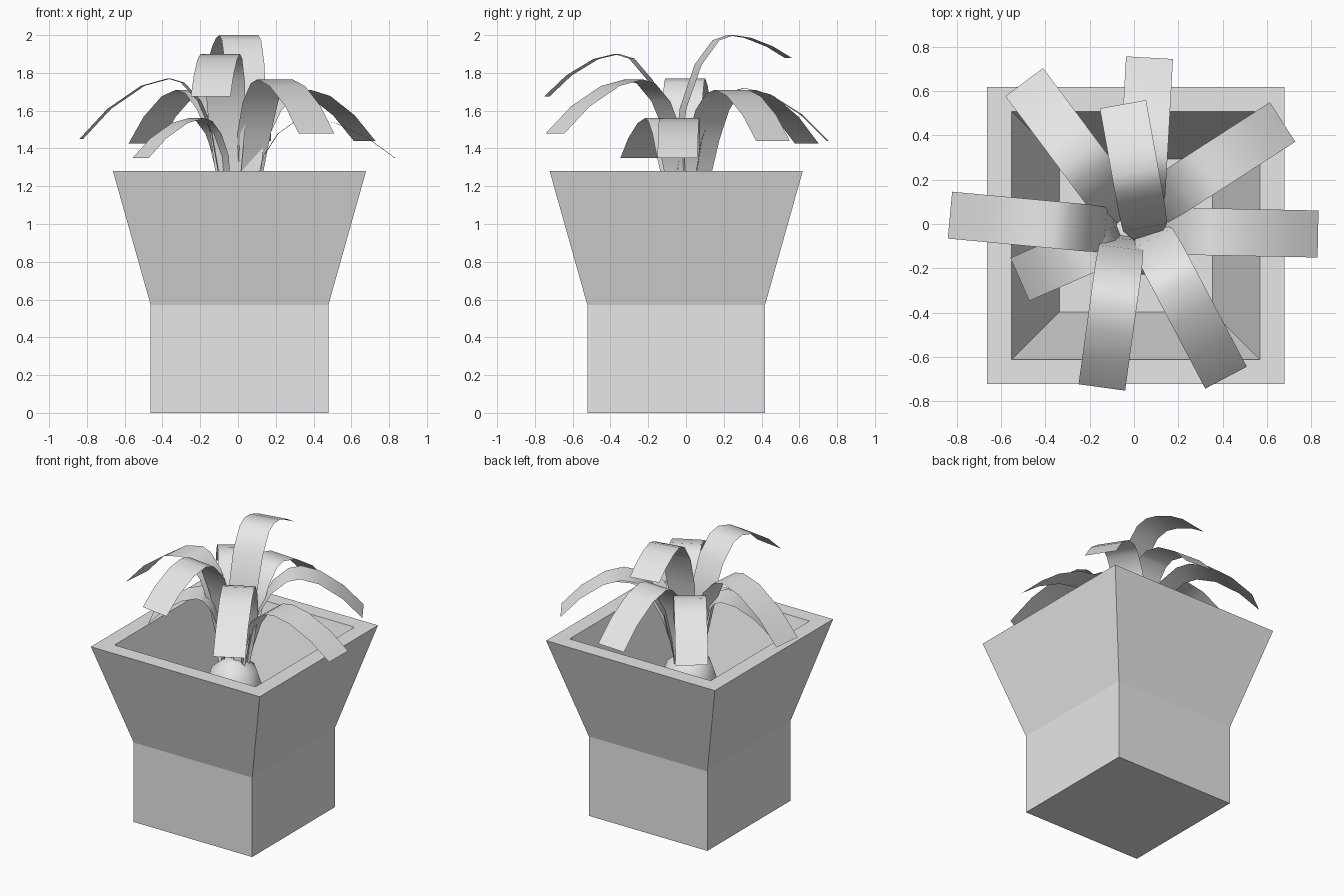
import bpy, bmesh, math
from mathutils import Vector

cube = bpy.data.objects.get("Cube")
if cube:
    bpy.data.objects.remove(cube, do_unlink=True)

# Single colour
GREY = (0.8, 0.8, 0.8, 1)
grey = bpy.data.materials.new("light_grey")
grey.use_nodes = True
grey.diffuse_color = GREY
grey.node_tree.nodes["Principled BSDF"].inputs["Base Color"].default_value = GREY


def finish(name, bm, smooth=False, recalc=True):
    if recalc:
        bmesh.ops.recalc_face_normals(bm, faces=bm.faces)
    mesh = bpy.data.meshes.new(name)
    bm.to_mesh(mesh)
    bm.free()
    mesh.materials.append(grey)
    ob = bpy.data.objects.new(name, mesh)
    bpy.context.collection.objects.link(ob)
    if smooth:
        bpy.ops.object.select_all(action="DESELECT")
        ob.select_set(True)
        bpy.context.view_layer.objects.active = ob
        bpy.ops.object.shade_smooth_by_angle(angle=math.radians(50))
    return ob


def lathe(name, profile, sides, centre, smooth=False):
    """Closed stack of polygon rings; profile holds (radius, height)."""
    bm = bmesh.new()
    rings = []
    for radius, z in profile:
        ring = []
        for i in range(sides):
            a = math.tau * (i + 0.5) / sides
            ring.append(bm.verts.new((centre[0] + radius * math.cos(a),
                                      centre[1] + radius * math.sin(a), z)))
        rings.append(ring)
    for low, high in zip(rings, rings[1:]):
        for i in range(sides):
            j = (i + 1) % sides
            bm.faces.new((low[i], low[j], high[j], high[i]))
    bm.faces.new(rings[0][::-1])
    bm.faces.new(rings[-1])
    return finish(name, bm, smooth)


# Square planter: straight foot, flared top, thick rim, sloping inside
CENTRE = (0.008, -0.052)
half_sizes = [(0.47, 0), (0.47, 0.57), (0.67, 1.28), (0.56, 1.28), (0.345, 0.55)]
lathe("planter", [(h * math.sqrt(2), z) for h, z in half_sizes], 4, CENTRE)

# Bulb the leaves grow from
bulb = [(0.1, 0.55), (0.17, 0.75), (0.19, 0.93), (0.15, 1.05), (0.06, 1.12)]
lathe("bulb", bulb, 8, CENTRE, smooth=True)

# Shared leaf arc: (share of the run, share of the height, share of the width)
RISE = [(0, 0, 0.35), (0.05, 0.24, 0.65), (0.18, 0.58, 0.95),
        (0.44, 0.83, 1), (0.75, 0.97, 1), (1, 1, 1)]
DROP = [(0.3, 0.12, 1), (0.68, 0.5, 1), (1, 1, 1)]
ROOT_Z = 1.08
WIDTH = 0.212


def leaf(name, root, tip, peak_z, tip_z, peak_at=0.45):
    root, tip = Vector((*root, 0)), Vector((*tip, 0))
    run = tip - root
    side = Vector((-run.y, run.x, 0)).normalized() * WIDTH / 2
    arc = [(u * peak_at, ROOT_Z + h * (peak_z - ROOT_Z), w) for u, h, w in RISE]
    arc += [(peak_at + u * (1 - peak_at), peak_z - d * (peak_z - tip_z), w)
            for u, d, w in DROP]
    bm = bmesh.new()
    previous = None
    for t, z, w in arc:
        mid = root + run * t + Vector((0, 0, z))
        pair = (bm.verts.new(mid - side * w), bm.verts.new(mid + side * w))
        if previous:
            bm.faces.new((previous[0], pair[0], pair[1], previous[1]))
        previous = pair
    finish(name, bm, smooth=True, recalc=False)


leaf("leaf_right", (-0.08, -0.03), (-0.83, 0.04), 1.77, 1.45, 0.38)
leaf("leaf_left", (0.08, -0.03), (0.83, -0.045), 1.56, 1.35, 0.4)
leaf("leaf_back_left", (0.05, 0.06), (0.67, 0.46), 1.71, 1.44)
leaf("leaf_back_right", (-0.04, 0.03), (-0.495, 0.64), 1.71, 1.425)
leaf("leaf_back_low", (0.03, 0.04), (0.07, 0.75), 1.72, 1.44, 0.38)
leaf("leaf_back_tall", (0.06, -0.07), (-0.05, 0.54), 2.0, 1.88, 0.5)
leaf("leaf_front_tall", (-0.05, -0.05), (-0.145, -0.737), 1.9, 1.675, 0.46)
leaf("leaf_front_left", (0.06, -0.02), (0.415, -0.693), 1.765, 1.48, 0.38)
leaf("leaf_front_right", (-0.06, -0.05), (-0.515, -0.25), 1.56, 1.35, 0.35)
